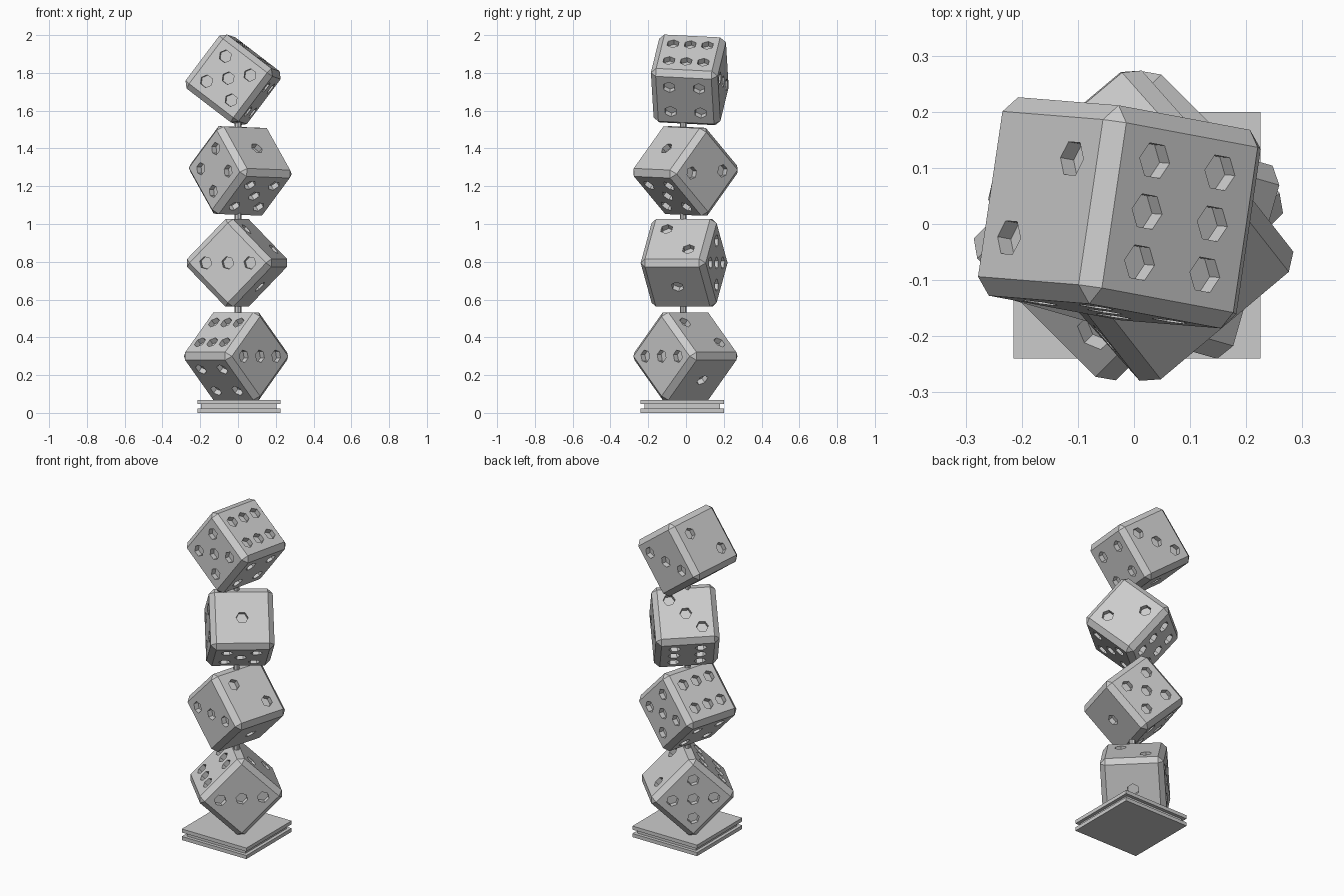
import bpy, bmesh
from math import radians, sin, cos
from mathutils import Matrix, Vector

cube = bpy.data.objects.get("Cube")
if cube:
    bpy.data.objects.remove(cube)

grey = bpy.data.materials.new("stone_grey")
grey.use_nodes = True
GREY = (0.6, 0.6, 0.6, 1)
grey.diffuse_color = GREY
grey.node_tree.nodes["Principled BSDF"].inputs["Base Color"].default_value = GREY

H, BEVEL = 0.179, 0.03          # half side of a die, chamfer
PIP_R, PIP_DEPTH = 0.034, 0.03  # hexagonal hollows
X, Y, Z = Vector((1, 0, 0)), Vector((0, 1, 0)), Vector((0, 0, 1))


def finish(bm, name):
    bmesh.ops.recalc_face_normals(bm, faces=bm.faces)
    mesh = bpy.data.meshes.new(name)
    bm.to_mesh(mesh)
    bm.free()
    mesh.materials.append(grey)
    obj = bpy.data.objects.new(name, mesh)
    bpy.context.collection.objects.link(obj)
    return obj


def corners(d):
    return [(a, b) for a in (-d, d) for b in (-d, d)]


# Each face: outward normal, first in-plane axis (hexagons point along it), pip places
FACES = [
    (X, Z, [(0.075, 0.075), (-0.075, -0.075)]),                      # two
    (-X, Z, corners(0.08)),                                          # four
    (Y, Z, [(a, b) for a in (-0.092, 0, 0.092) for b in (-0.074, 0.074)]),  # six
    (-Y, Z, [(0, 0)]),                                               # one
    (Z, Y, [(-0.086, 0.086), (0, 0), (0.086, -0.086)]),              # three
    (-Z, Y, corners(0.083) + [(0, 0)]),                              # five
]


def pip_cutter():
    bm = bmesh.new()
    for n, a, pips in FACES:
        # second axis is always the positive local axis left over
        b = Vector([1 - abs(n[i]) - abs(a[i]) for i in range(3)])
        for u, v in pips:
            m = Matrix((a, n.cross(a), n)).transposed().to_4x4()
            m.translation = n * H + a * u + b * v
            bmesh.ops.create_cone(bm, cap_ends=True, segments=6, radius1=PIP_R,
                                  radius2=PIP_R, depth=2 * PIP_DEPTH,
                                  matrix=m @ Matrix.Rotation(radians(30), 4, "Z")
                                  @ Matrix.Rotation(radians(-30), 4, "Z"))
    cutter = finish(bm, "pip_cutter")
    cutter.hide_render = True
    return cutter


def make_die(name, cutter, centre, two, six):
    bm = bmesh.new()
    bmesh.ops.create_cube(bm, size=2 * H)
    bmesh.ops.bevel(bm, geom=bm.edges[:], offset=BEVEL, segments=1,
                    affect="EDGES", clamp_overlap=True)
    die = finish(bm, name)
    # Sink the pips
    mod = die.modifiers.new("pips", "BOOLEAN")
    mod.operation, mod.solver, mod.object = "DIFFERENCE", "EXACT", cutter
    bpy.context.view_layer.update()
    deps = bpy.context.evaluated_depsgraph_get()
    carved = bpy.data.meshes.new_from_object(die.evaluated_get(deps))
    die.modifiers.clear()
    die.data = carved
    # Turn it by the directions of its two and six faces
    ax = two.normalized()
    ay = (six - ax * six.dot(ax)).normalized()
    m = Matrix((ax, ay, ax.cross(ay))).transposed().to_4x4()
    m.translation = centre
    die.matrix_world = m


def around(axis, angle):
    """Direction at an angle above the horizontal, square to a near-level axis.
    Seen along the axis, zero points right."""
    axis = axis.normalized()
    right = axis.cross(Z).normalized()
    up = right.cross(axis)
    return right * cos(radians(angle)) + up * sin(radians(angle))


cutter = pip_cutter()

# Bottom die, three facing front right
ax = Vector((-1, 1, 0))
make_die("bottom_die", cutter, (-0.01, -0.003, 0.3), around(ax, 45), around(ax, 135))

# Second die, three facing front
ax = Vector((sin(radians(16)), cos(radians(16)), 0))
make_die("lower_middle_die", cutter, (-0.005, -0.01, 0.794), around(ax, 45), around(ax, 135))

# Third die, two facing back right
ax = Vector((cos(radians(40)), sin(radians(40)), -0.03))
make_die("upper_middle_die", cutter, (0.012, -0.003, 1.281), ax, around(ax, 222))

# Top die, five facing front
ax = Vector((0.146, 0.987, -0.05))
make_die("top_die", cutter, (-0.026, 0.02, 1.763), around(ax, 143), around(ax, 53))

bpy.data.objects.remove(cutter)

# Square base of two plates with a recessed layer between
for name, half, z0, z1 in (("base_lower_plate", 0.22, 0, 0.022),
                           ("base_recess", 0.2, 0.022, 0.046),
                           ("base_upper_plate", 0.22, 0.046, 0.068)):
    bm = bmesh.new()
    bmesh.ops.create_cube(bm, size=1)
    bmesh.ops.scale(bm, vec=(2 * half, 2 * half, z1 - z0), verts=bm.verts)
    bmesh.ops.translate(bm, vec=(0.005, -0.02, (z0 + z1) / 2), verts=bm.verts)
    finish(bm, name)

# Rods joining the dice
for i, z in enumerate((0.545, 1.032, 1.52)):
    bm = bmesh.new()
    bmesh.ops.create_cone(bm, cap_ends=True, segments=8, radius1=0.018, radius2=0.018,
                          depth=0.12, matrix=Matrix.Translation((0, -0.015, z)))
    finish(bm, "joining_rod_%d" % (i + 1))
